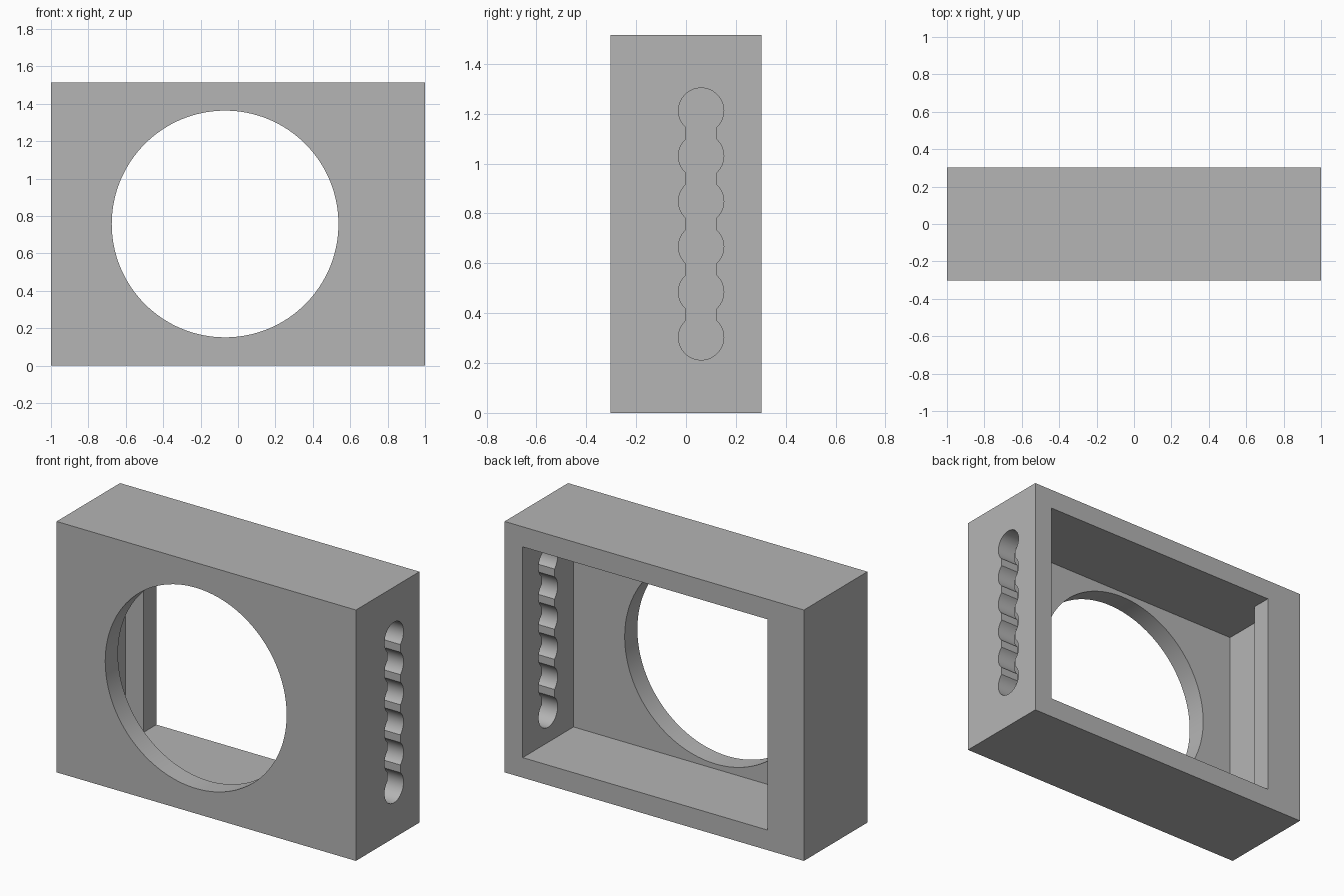
import bpy
import bmesh
from math import acos, cos, pi, sin
from mathutils import Vector

cube = bpy.data.objects.get("Cube")
if cube:
    bpy.data.objects.remove(cube, do_unlink=True)

U = 2 / 33                      # base module of the part
W, D, H = 33 * U, 10 * U, 25 * U
WALL = 2 * U

grey = bpy.data.materials.new("plain grey")
grey.use_nodes = True
colour = (0.46, 0.46, 0.46, 1)
grey.diffuse_color = colour
grey.node_tree.nodes["Principled BSDF"].inputs["Base Color"].default_value = colour


def prism(name, outline, place, depth):
    """Extrude an outline; place(u, v) gives the 3D point, depth the extrusion vector."""
    bm = bmesh.new()
    base = bm.faces.new([bm.verts.new(place(u, v)) for u, v in outline])
    out = bmesh.ops.extrude_face_region(bm, geom=[base], use_keep_orig=True)
    moved = [g for g in out["geom"] if isinstance(g, bmesh.types.BMVert)]
    bmesh.ops.translate(bm, verts=moved, vec=Vector(depth))
    bmesh.ops.recalc_face_normals(bm, faces=bm.faces)
    mesh = bpy.data.meshes.new(name)
    bm.to_mesh(mesh)
    bm.free()
    mesh.materials.append(grey)
    obj = bpy.data.objects.new(name, mesh)
    bpy.context.collection.objects.link(obj)
    return obj


def arc(cu, cv, r, start, end, steps):
    angles = [start + (end - start) * i / steps for i in range(steps + 1)]
    return [(cu + r * cos(a), cv + r * sin(a)) for a in angles]


# Outer block
x, y = W / 2, D / 2
housing = prism("housing", [(-x, -y), (x, -y), (x, y), (-x, y)],
                lambda u, v: (u, v, 0), (0, 0, H))

# Rear cavity with an undercut behind the retaining lip on one side
xi, lip, front, over = x - WALL, -x + 2 * WALL, -y + WALL, y + 0.1
cavity = prism("cavity_cutter",
               [(-xi, front), (xi, front), (xi, over), (lip, over),
                (lip, y - WALL), (-xi, y - WALL)],
               lambda u, v: (u, v, WALL), (0, 0, H - 2 * WALL))

# Round front opening
opening = prism("opening_cutter", arc(-0.069, H / 2, 10 * U, 0, 2 * pi * 127 / 128, 127),
                lambda u, v: (u, -y - 0.1, v), (0, 0.1 + WALL + 0.05, 0))

# Scalloped side slot: a row of overlapping holes joined by a narrower channel
r, half = 1.5 * U, U
edge = acos(half / r)
centres = [H / 2 + (i - 2.5) * 3 * U for i in range(6)]
outline = []
for i, z in enumerate(centres):
    outline += arc(U, z, r, -pi / 2 if i == 0 else -edge, pi / 2 if i == 5 else edge, 14)
for i, z in reversed(list(enumerate(centres))):
    s = pi / 2 if i == 5 else pi - edge
    e = 3 * pi / 2 if i == 0 else pi + edge
    part = arc(U, z, r, s, e, 14)
    outline += part[1:] if i == 5 else part
outline.pop()                   # closing point repeats the first
slot = prism("slot_cutter", outline,
             lambda u, v: (xi - 0.05, u, v), (WALL + 0.15, 0, 0))

# Cut the block, then bake the result and drop the cutters
cutters = [cavity, opening, slot]
for cutter in cutters:
    cutter.hide_render = True
    mod = housing.modifiers.new(cutter.name, 'BOOLEAN')
    mod.operation, mod.solver, mod.object = 'DIFFERENCE', 'EXACT', cutter
graph = bpy.context.evaluated_depsgraph_get()
baked = bpy.data.meshes.new_from_object(housing.evaluated_get(graph))
housing.modifiers.clear()
housing.data = baked
baked.name = "housing"
for cutter in cutters:
    bpy.data.objects.remove(cutter, do_unlink=True)

bpy.ops.object.select_all(action='DESELECT')
housing.select_set(True)
bpy.context.view_layer.objects.active = housing
bpy.ops.object.shade_smooth_by_angle(angle=pi / 6)
